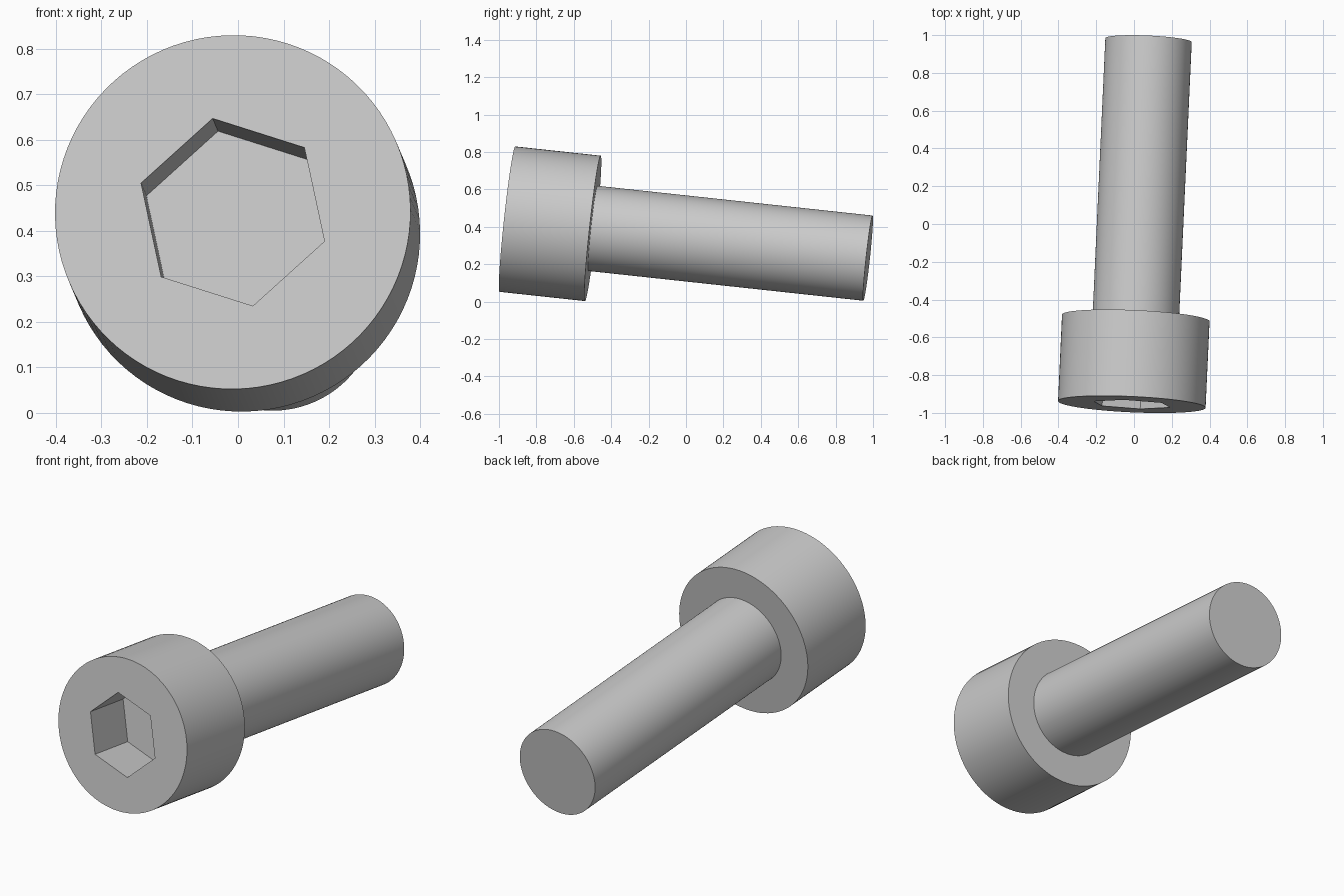
import bpy
import bmesh
from math import cos, pi, radians
from mathutils import Matrix, Vector

SIDES = 96
HEAD_R, HEAD_LEN = 0.391, 0.46
SHAFT_R = 0.229
SOCKET_R, SOCKET_DEPTH = 0.212, 0.26

cube = bpy.data.objects.get("Cube")
if cube:
    bpy.data.objects.remove(cube, do_unlink=True)

# Plain steel grey
steel = bpy.data.materials.new("steel_grey")
steel.use_nodes = True
grey = (0.6, 0.6, 0.6, 1)
steel.diffuse_color = grey
steel.node_tree.nodes["Principled BSDF"].inputs["Base Color"].default_value = grey

# Tilted bolt axis, running from the head face to the shaft tip
head_face = Vector((-0.0115, -0.955, 0.441))
shaft_tip = Vector((0.077, 0.973, 0.2325))
length = (shaft_tip - head_face).length
axis_z = (shaft_tip - head_face).normalized()
corner = Vector((cos(radians(18)), 0, -cos(radians(72))))
axis_x = (corner - axis_z * corner.dot(axis_z)).normalized()
axis_y = axis_z.cross(axis_x)
placement = Matrix.Translation(head_face) @ Matrix((axis_x, axis_y, axis_z)).transposed().to_4x4()


def circle(radius):
    return lambda angle: radius


def hexagon(radius):
    return lambda angle: radius * cos(pi / 6) / cos(angle % (pi / 3) - pi / 6)


def loft(name, sections, cap_start=False, cap_end=False):
    """Join a chain of (outline, height) sections into one surface."""
    bm = bmesh.new()
    rings = []
    for outline, height in sections:
        ring = []
        for i in range(SIDES):
            # Half-open sampling keeps the hexagon corners exact
            angle = 2 * pi * i / SIDES
            spoke = Matrix.Rotation(angle, 3, "Z") @ Vector((outline(angle), 0, 0))
            ring.append(bm.verts.new(spoke + Vector((0, 0, height))))
        rings.append(ring)
    for a, b in zip(rings, rings[1:]):
        for i in range(SIDES):
            j = (i + 1) % SIDES
            bm.faces.new((a[i], a[j], b[j], b[i]))
    if cap_start:
        bm.faces.new(rings[0][::-1])
    if cap_end:
        bm.faces.new(rings[-1])
    mesh = bpy.data.meshes.new(name)
    bm.to_mesh(mesh)
    bm.free()
    mesh.materials.append(steel)
    obj = bpy.data.objects.new(name, mesh)
    bpy.context.collection.objects.link(obj)
    obj.matrix_world = placement
    bpy.ops.object.select_all(action="DESELECT")
    obj.select_set(True)
    bpy.context.view_layer.objects.active = obj
    bpy.ops.object.shade_smooth_by_angle(angle=radians(30))
    return obj


# Cylindrical head with a hexagonal socket
loft("bolt_head", [
    (hexagon(SOCKET_R), SOCKET_DEPTH),
    (hexagon(SOCKET_R), 0),
    (circle(HEAD_R), 0),
    (circle(HEAD_R), HEAD_LEN),
    (circle(SHAFT_R), HEAD_LEN),
], cap_start=True)

# Plain round shaft
loft("bolt_shaft", [
    (circle(SHAFT_R), HEAD_LEN),
    (circle(SHAFT_R), length),
], cap_end=True)
